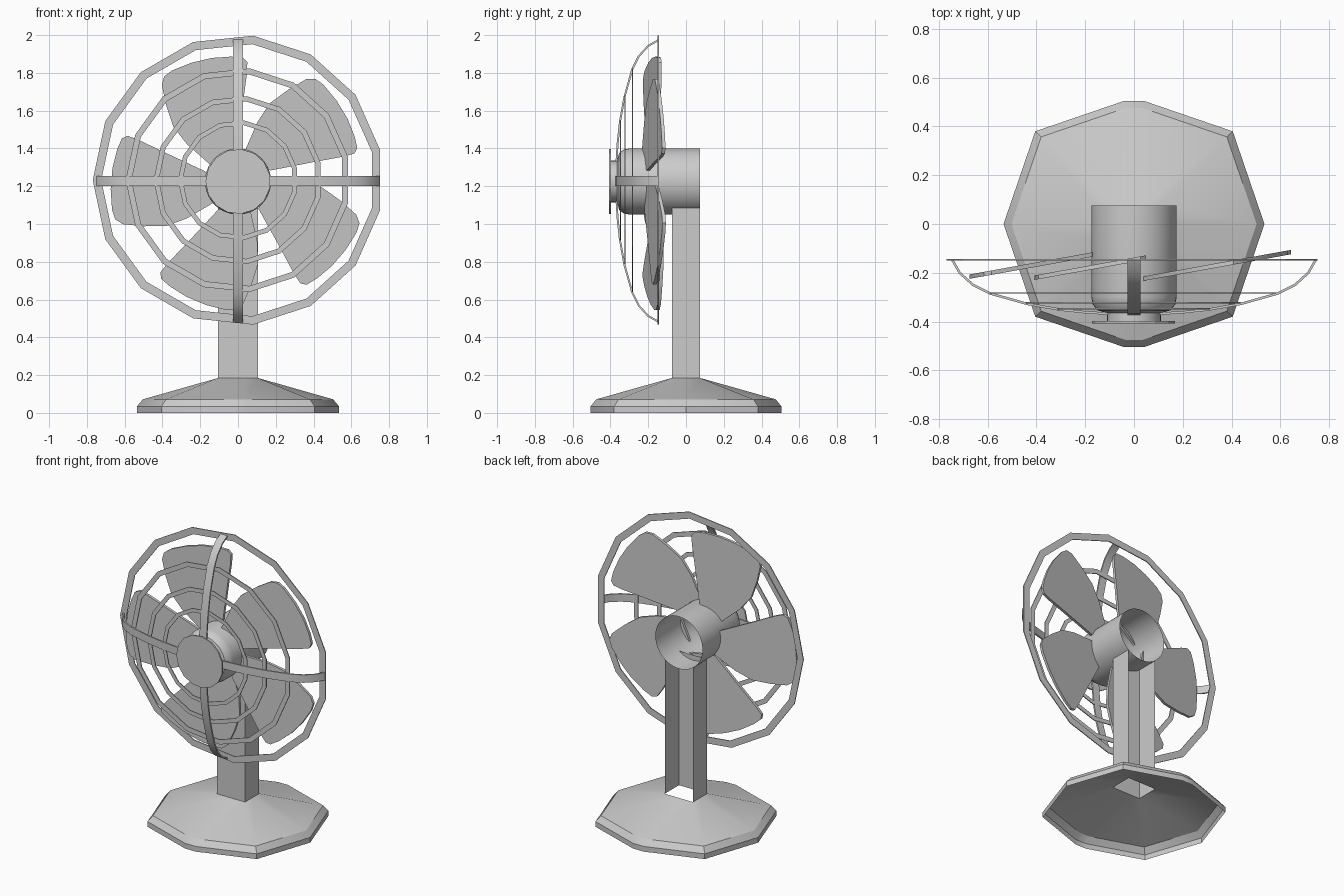
import bpy
import bmesh
from math import sin, cos, pi, radians
from mathutils import Vector

if "Cube" in bpy.data.objects:
    bpy.data.objects.remove(bpy.data.objects["Cube"], do_unlink=True)

AXIS = 1.225     # height of the motor axis
GUARD = 1.232    # height of the guard centre

grey = bpy.data.materials.new("plain_grey")
grey.use_nodes = True
grey.diffuse_color = (0.6, 0.6, 0.6, 1)
grey.node_tree.nodes["Principled BSDF"].inputs["Base Color"].default_value = (0.6, 0.6, 0.6, 1)


def finish(name, bm, angle=32):
    """Turn a bmesh into a shaded object."""
    mesh = bpy.data.meshes.new(name)
    bm.to_mesh(mesh)
    bm.free()
    mesh.materials.append(grey)
    obj = bpy.data.objects.new(name, mesh)
    bpy.context.collection.objects.link(obj)
    bpy.ops.object.select_all(action='DESELECT')
    obj.select_set(True)
    bpy.context.view_layer.objects.active = obj
    bpy.ops.object.shade_smooth_by_angle(angle=radians(angle))
    return obj


def loft(name, rings, closed=True, ring_closed=True, caps=False, angle=32):
    """Skin a row of equal-length point rings; closed joins the last ring to the first."""
    bm = bmesh.new()
    rows = [[bm.verts.new(p) for p in ring] for ring in rings]
    n = len(rows[0])
    pairs = list(zip(rows, rows[1:])) + ([(rows[-1], rows[0])] if closed else [])
    for a, b in pairs:
        for i in range(n if ring_closed else n - 1):
            j = (i + 1) % n
            bm.faces.new((a[i], a[j], b[j], b[i]))
    if caps:
        bm.faces.new(rows[0][::-1])
        bm.faces.new(rows[-1])
    bmesh.ops.recalc_face_normals(bm, faces=bm.faces)
    return finish(name, bm, angle)


def lathe(name, profile, sides, height, ring_closed, angle=32):
    """Turn (radius, y) points around the motor axis."""
    rings = []
    for k in range(sides):
        a = pi + 2 * pi * k / sides
        rings.append([(r * cos(a), y, height + r * sin(a)) for r, y in profile])
    return loft(name, rings, True, ring_closed, False, angle)


# Base: hollow faceted skirt with a rectangular hole under the column
outline = [(0.535, 0), (0.405, 0.38), (0.04, 0.505), (-0.04, 0.505), (-0.405, 0.38)]
outline += [(-x, -y) for x, y in outline]
hole = [(max(-0.105, min(0.105, x)), max(-0.075, min(0.075, y))) for x, y in outline]
skirt = [[(x * s, y * s, z) for x, y in outline] for s, z in ((1, 0), (1, 0.035), (0.94, 0.072))]
skirt.append([(x, y, 0.185) for x, y in hole])
loft("base", skirt, closed=False)

# Column: channel open at the back
channel = [(0.105, 0.075), (0.105, -0.075), (-0.105, -0.075), (-0.105, 0.075)]
loft("column", [[(x, y, z) for x, y in channel] for z in (0.185, 1.085)],
     closed=False, ring_closed=False)

# Motor housing: open tube with a rounded front and a neck
lathe("motor_housing", [(0.175, 0.075), (0.175, -0.3), (0.169, -0.33), (0.15, -0.354),
                        (0.11, -0.365), (0.11, -0.4)], 40, AXIS, False)
lathe("front_disc", [(0.0001, -0.398), (0.172, -0.398), (0.172, -0.408), (0.0001, -0.408)],
      15, AXIS, True, 20)

# Guard rings: flat fifteen-sided bands
for name, outer, width, y in (("guard_rim", 0.769, 0.045, -0.147), ("guard_ring_large", 0.595, 0.032, -0.283),
                              ("guard_ring_middle", 0.447, 0.028, -0.323),
                              ("guard_ring_small", 0.318, 0.025, -0.347)):
    inner = outer - width
    lathe(name, [(outer, y - 0.003), (outer, y + 0.003), (inner, y + 0.003), (inner, y - 0.003)],
          15, GUARD, True, 20)

# Guard arms: four curved straps
curve = [(0.1, -0.368), (0.2, -0.362), (0.31, -0.35), (0.44, -0.327), (0.59, -0.285),
         (0.66, -0.25), (0.715, -0.2), (0.745, -0.147)]
for k, side in enumerate(("left", "top", "right", "bottom")):
    out = Vector((cos(k * pi / 2), 0, sin(k * pi / 2)))
    across = Vector((-out.z, 0, out.x)) * 0.026
    rings = []
    for i, (r, y) in enumerate(curve):
        p, q = curve[max(i - 1, 0)], curve[min(i + 1, len(curve) - 1)]
        normal = (out * (p[1] - q[1]) + Vector((0, q[0] - p[0], 0))).normalized() * 0.005
        mid = out * r + Vector((0, y, GUARD - 0.004))
        rings.append([mid + across + normal, mid - across + normal,
                      mid - across - normal, mid + across - normal])
    loft("guard_arm_" + side, rings, closed=False, caps=True)

# Blades: one outline, turned five times, each leaning across the axis
blade = [(0.172, 0.053), (0.38, 0.15), (0.53, 0.222), (0.585, 0.242), (0.615, 0.228), (0.64, 0.17),
         (0.665, 0.07), (0.674, -0.04), (0.667, -0.15), (0.65, -0.2), (0.61, -0.226),
         (0.5, -0.237), (0.38, -0.236), (0.27, -0.195), (0.132, -0.114)]
for k in range(5):
    a = radians(36 + 72 * k)
    flat = [(u * cos(a) + v * sin(a), u * sin(a) - v * cos(a)) for u, v in blade]
    middle = 0.42 * cos(a)
    rings = [[(x, -0.17 + 0.18 * (x - middle) + t, AXIS + z) for x, z in flat] for t in (-0.009, 0.009)]
    loft("blade_%d" % (k + 1), rings, closed=False, caps=True)
